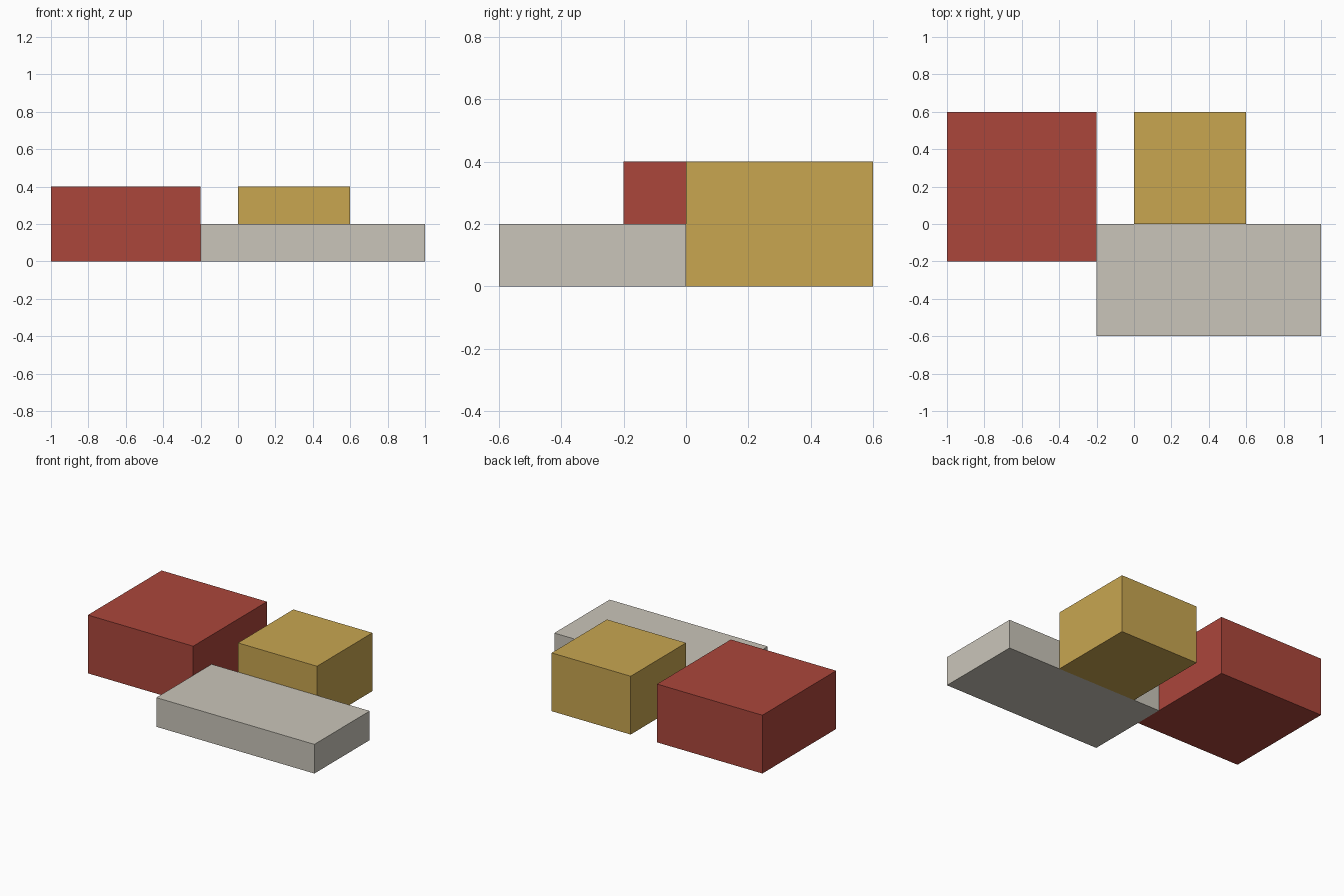
import bpy
from mathutils import Vector

cube = bpy.data.objects.get("Cube")
if cube:
    bpy.data.objects.remove(cube, do_unlink=True)


def material(name, rgb):
    mat = bpy.data.materials.new(name)
    mat.use_nodes = True
    colour = (*rgb, 1.0)
    mat.diffuse_color = colour
    mat.node_tree.nodes["Principled BSDF"].inputs["Base Color"].default_value = colour
    return mat


def block(name, low, high, mat):
    """Flat-shaded box between two opposite corners."""
    low, high = Vector(low), Vector(high)
    bpy.ops.mesh.primitive_cube_add(size=1, location=(low + high) / 2)
    obj = bpy.context.object
    obj.name = name
    obj.scale = high - low
    bpy.ops.object.transform_apply(location=False, rotation=False, scale=True)
    obj.data.materials.append(mat)
    return obj


red = material("brick red", (0.41, 0.061, 0.044))
ochre = material("ochre yellow", (0.58, 0.38, 0.081))
stone = material("pale stone", (0.59, 0.56, 0.49))

# Large square block on the right
block("red_block", (-1, -0.2, 0), (-0.2, 0.6, 0.4), red)
# Smaller square block at the back
block("yellow_block", (0, 0, 0), (0.6, 0.6, 0.4), ochre)
# Low long slab at the front
block("stone_slab", (-0.2, -0.6, 0), (1, 0, 0.2), stone)
